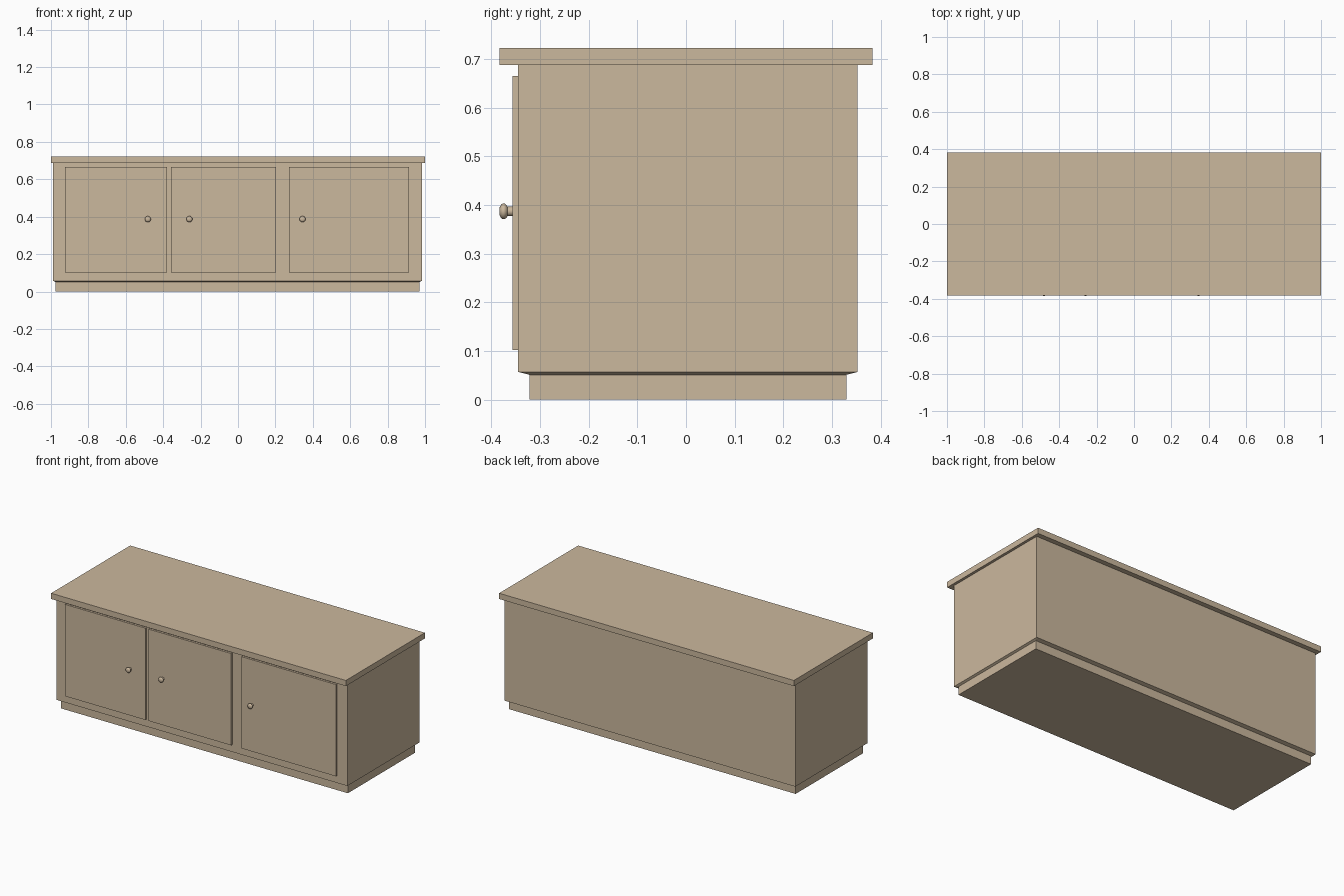
import bpy, bmesh, math
from mathutils import Matrix

if "Cube" in bpy.data.objects:
    bpy.data.objects.remove(bpy.data.objects["Cube"])

wood = bpy.data.materials.new("light tan wood")
wood.diffuse_color = (0.60, 0.48, 0.34, 1)
wood.use_nodes = True
wood.node_tree.nodes["Principled BSDF"].inputs["Base Color"].default_value = wood.diffuse_color


def finish(name, bm):
    bmesh.ops.recalc_face_normals(bm, faces=bm.faces)
    me = bpy.data.meshes.new(name)
    bm.to_mesh(me)
    bm.free()
    me.materials.append(wood)
    ob = bpy.data.objects.new(name, me)
    bpy.context.collection.objects.link(ob)
    return ob


def stack(name, levels):
    """Closed solid from rectangles (x0, x1, y0, y1, z) from bottom to top."""
    bm = bmesh.new()
    rings = [[bm.verts.new(p) for p in ((x0, y0, z), (x1, y0, z), (x1, y1, z), (x0, y1, z))]
             for x0, x1, y0, y1, z in levels]
    bm.faces.new(rings[0][::-1])
    bm.faces.new(rings[-1])
    for a, b in zip(rings, rings[1:]):
        for i in range(4):
            j = (i + 1) % 4
            bm.faces.new((a[i], a[j], b[j], b[i]))
    return finish(name, bm)


def box(name, x0, x1, y0, y1, z0, z1):
    return stack(name, [(x0, x1, y0, y1, z0), (x0, x1, y0, y1, z1)])


# plinth and carcass, with a slightly sloped underside between them
plinth = (-0.975, 0.971, -0.322, 0.330)
body = (-0.989, 0.984, -0.345, 0.353)
stack("cabinet_body", [(*plinth, 0), (*plinth, 0.051), (*body, 0.057), (*body, 0.688)])

# overhanging top
box("top_board", -1, 1, -0.383, 0.383, 0.688, 0.723)

# doors with their knobs: x range, knob x
doors = [("left", -0.924, -0.379, -0.482),
         ("middle", -0.358, 0.204, -0.260),
         ("right", 0.273, 0.914, 0.345)]
# knob profile: (radius, distance out from door face)
profile = [(0.0098, -0.002), (0.0095, 0.010), (0.0130, 0.0118), (0.0158, 0.0155),
           (0.0162, 0.0185), (0.0150, 0.0220), (0.0100, 0.0255), (0.0050, 0.0268)]
SIDES = 24
for side, x0, x1, kx in doors:
    box(side + "_door", x0, x1, -0.357, -0.340, 0.102, 0.665)
    bm = bmesh.new()
    rings = [[bm.verts.new((kx + r * math.cos(2 * math.pi * i / SIDES), -0.357 - d,
                            0.387 + r * math.sin(2 * math.pi * i / SIDES)))
              for i in range(SIDES)] for r, d in profile]
    for a, b in zip(rings, rings[1:]):
        for i in range(SIDES):
            j = (i + 1) % SIDES
            bm.faces.new((a[i], a[j], b[j], b[i]))
    bm.faces.new(rings[0])
    bm.faces.new(rings[-1])
    knob = finish(side + "_knob", bm)
    bpy.ops.object.select_all(action='DESELECT')
    knob.select_set(True)
    bpy.context.view_layer.objects.active = knob
    bpy.ops.object.shade_smooth_by_angle(angle=math.radians(50))
